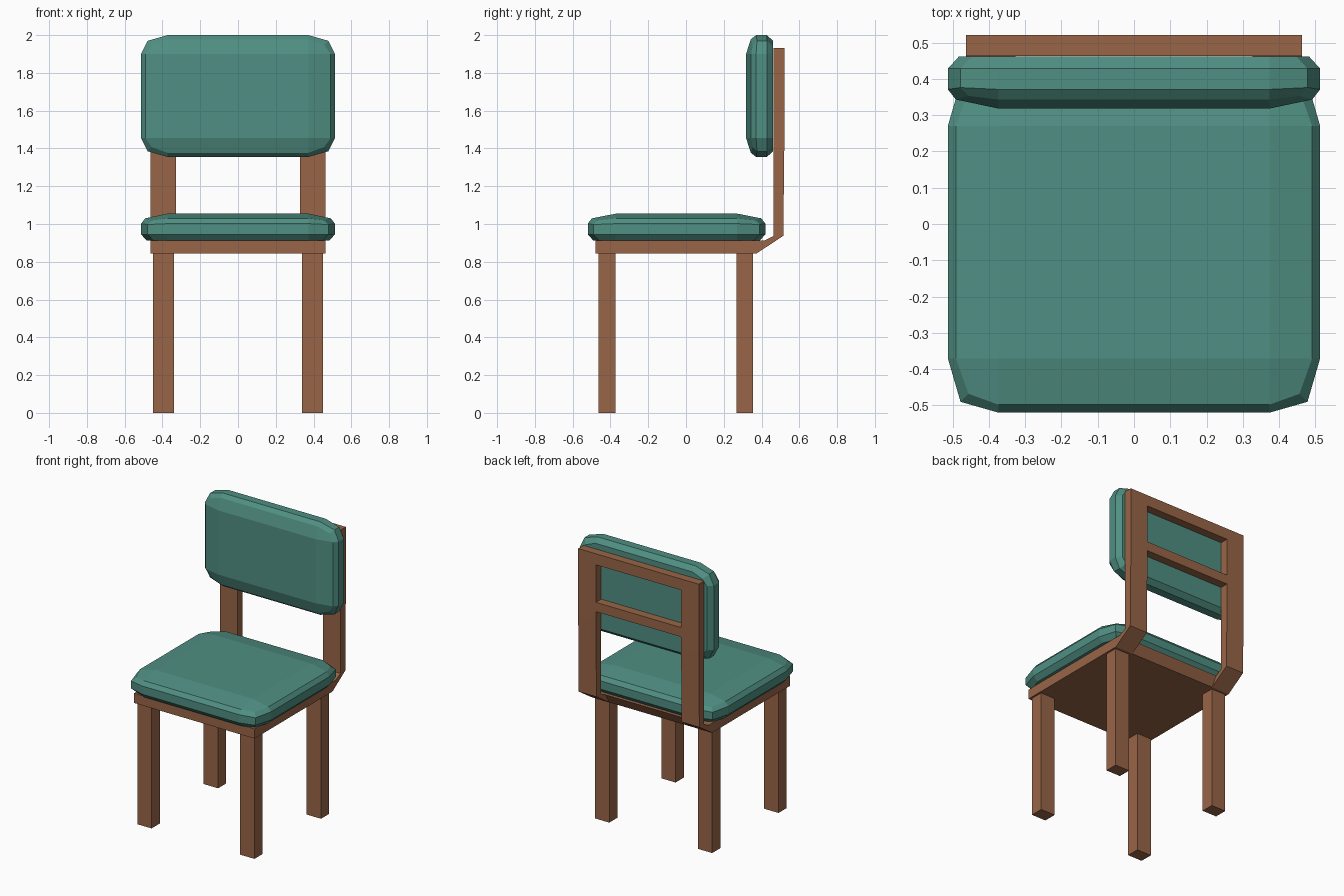
import bpy, bmesh

if "Cube" in bpy.data.objects:
    bpy.data.objects.remove(bpy.data.objects["Cube"])


def material(name, rgb):
    m = bpy.data.materials.new(name)
    m.diffuse_color = (*rgb, 1)
    m.use_nodes = True
    m.node_tree.nodes["Principled BSDF"].inputs["Base Color"].default_value = m.diffuse_color
    return m


wood = material("brown wood", (0.314, 0.130, 0.063))
fabric = material("teal fabric", (0.080, 0.275, 0.225))


def make(name, verts, faces, mat):
    bm = bmesh.new()
    vs = [bm.verts.new(v) for v in verts]
    for f in faces:
        bm.faces.new([vs[i] for i in f])
    bmesh.ops.recalc_face_normals(bm, faces=bm.faces)
    mesh = bpy.data.meshes.new(name)
    bm.to_mesh(mesh)
    bm.free()
    mesh.materials.append(mat)
    ob = bpy.data.objects.new(name, mesh)
    bpy.context.collection.objects.link(ob)
    return ob


def extrude_x(name, profile, x0, x1):
    """Extrude a (y, z) profile from x0 to x1."""
    n = len(profile)
    verts = [(x, y, z) for x in (x0, x1) for y, z in profile]
    faces = [list(range(n)), list(range(n, 2 * n))]
    faces += [(i, (i + 1) % n, n + (i + 1) % n, n + i) for i in range(n)]
    return make(name, verts, faces, wood)


def box(name, x, y, z):
    return extrude_x(name, [(y[0], z[0]), (y[1], z[0]), (y[1], z[1]), (y[0], z[1])], *x)


def cushion(name, hu, hv, du, dv, place):
    """Faceted pad: stacked 12-sided rings closed by a raised centre panel.
    du, dv: margin from the outer edge to the centre panel."""
    def ring(inset, h, h_corner):
        a, b = hu - inset, hv - inset
        iu, iv = hu - du, hv - dv
        cu, cv = a - 0.035, b - 0.03
        pts = []
        for su, sv in ((1, 1), (-1, 1), (-1, -1), (1, -1)):
            trio = [(su * a, sv * iv, h), (su * cu, sv * cv, h_corner), (su * iu, sv * b, h)]
            pts += trio if su * sv > 0 else trio[::-1]
        return pts

    rings = [ring(0.03, 0, 0), ring(0, 0.033, 0.033),
             ring(0, 0.09, 0.085), ring(0.022, 0.118, 0.108)]
    verts = [p for r in rings for p in r]
    faces = [list(range(12))]
    for k in range(3):
        for i in range(12):
            j = (i + 1) % 12
            faces.append((k * 12 + i, k * 12 + j, k * 12 + 12 + j, k * 12 + 12 + i))
    # centre panel with its four sides and four corners
    iu, iv = hu - du, hv - dv
    verts += [(iu, iv, 0.143), (-iu, iv, 0.143), (-iu, -iv, 0.143), (iu, -iv, 0.143)]
    faces.append((48, 49, 50, 51))
    for q in range(4):
        b, nxt = 36 + 3 * q, 36 + (3 * q + 3) % 12
        faces.append((48 + q, b, b + 1, b + 2))
        faces.append((48 + q, b + 2, nxt, 48 + (q + 1) % 4))
    return make(name, [place(*v) for v in verts], faces, fabric)


# upholstery
cushion("seat_cushion", 0.513, 0.47, 0.14, 0.15, lambda u, v, h: (u, v - 0.05, 0.912 + h))
cushion("back_cushion", 0.513, 0.3225, 0.14, 0.10, lambda u, v, h: (u, 0.461 - h, 1.6775 + v))

# seat board with a mitred rear edge
extrude_x("seat_board", [(-0.48, 0.845), (0.375, 0.845), (0.413, 0.912), (-0.48, 0.912)], -0.463, 0.463)

# legs and bent back posts on both sides
post = [(0.375, 0.845), (0.515, 0.937), (0.521, 1.46), (0.521, 1.932),
        (0.463, 1.932), (0.463, 0.937), (0.413, 0.912)]
for side, s in (("left", -1), ("right", 1)):
    leg_x = sorted((s * 0.34, s * 0.45))
    box("front_leg_" + side, leg_x, (-0.462, -0.372), (0, 0.846))
    box("rear_leg_" + side, leg_x, (0.267, 0.356), (0, 0.846))
    extrude_x("back_post_" + side, post, *sorted((s * 0.327, s * 0.463)))

# back rails
box("top_rail", (-0.327, 0.327), (0.463, 0.521), (1.855, 1.932))
box("middle_rail", (-0.327, 0.327), (0.463, 0.521), (1.53, 1.595))
